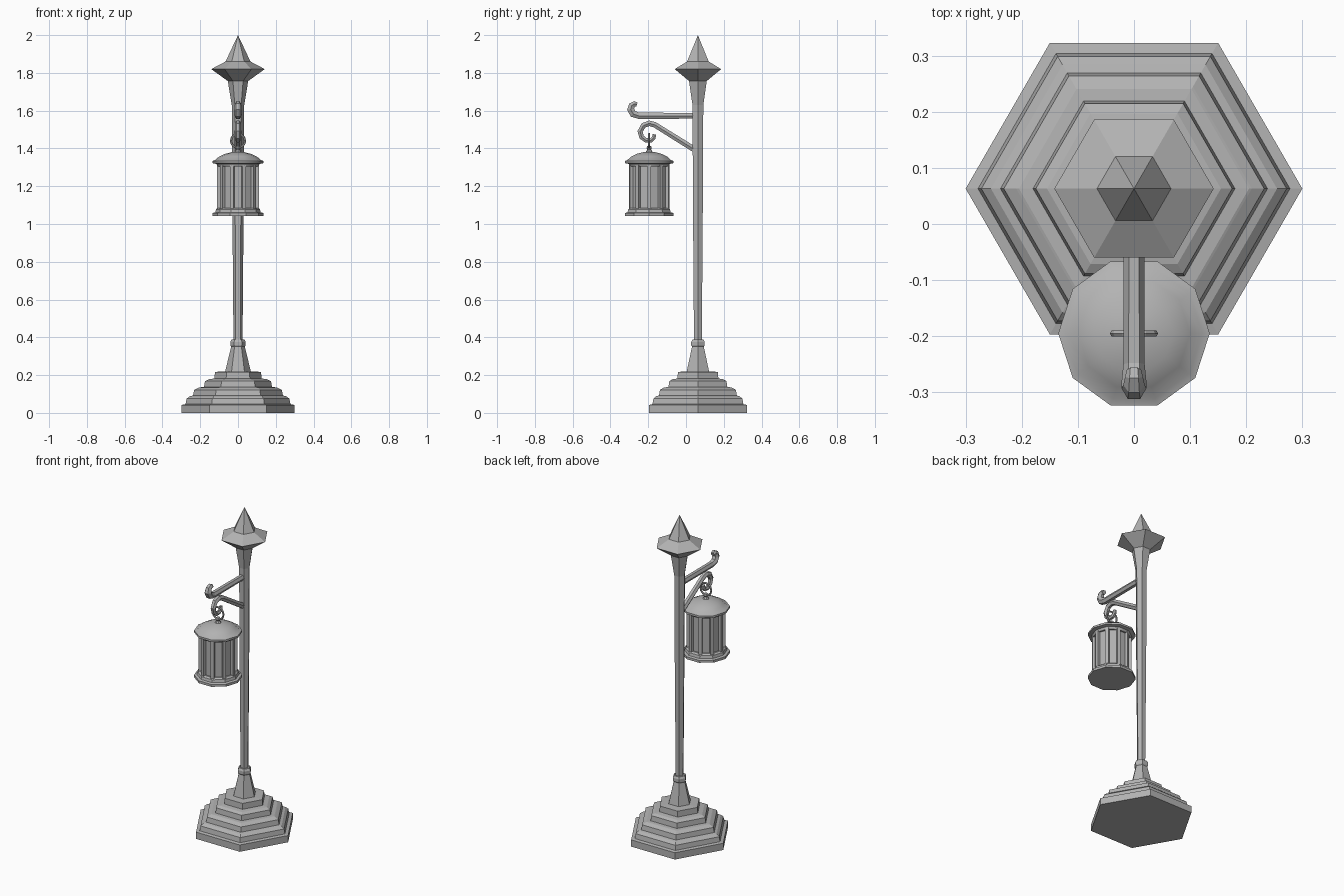
import bpy, bmesh, math
from mathutils import Vector

if "Cube" in bpy.data.objects:
    bpy.data.objects.remove(bpy.data.objects["Cube"])

iron = bpy.data.materials.new("grey_iron")
iron.diffuse_color = (0.45, 0.45, 0.45, 1)
iron.use_nodes = True
iron.node_tree.nodes["Principled BSDF"].inputs["Base Color"].default_value = iron.diffuse_color
POLE = (0, 0.063)
LAMP = (0, -0.195)


def finish(bm, name):
    bmesh.ops.recalc_face_normals(bm, faces=bm.faces)
    me = bpy.data.meshes.new(name)
    bm.to_mesh(me)
    bm.free()
    me.materials.append(iron)
    ob = bpy.data.objects.new(name, me)
    bpy.context.collection.objects.link(ob)
    return ob


def skin(bm, rings):
    """Bridge consecutive vertex rings and cap both ends."""
    rings = [[bm.verts.new(p) for p in r] for r in rings]
    n = len(rings[0])
    for a, b in zip(rings, rings[1:]):
        for i in range(n):
            j = (i + 1) % n
            bm.faces.new((a[i], a[j], b[j], b[i]))
    bm.faces.new(rings[0])
    bm.faces.new(rings[-1])


def lathe(name, centre, sides, profile):
    """Polygonal turning from (radius, z) pairs."""
    bm = bmesh.new()
    skin(bm, [[(centre[0] + r * math.cos(math.tau * i / sides),
                centre[1] + r * math.sin(math.tau * i / sides), z)
               for i in range(sides)] for r, z in profile])
    bmesh.ops.remove_doubles(bm, verts=bm.verts, dist=0.0003)
    return finish(bm, name)


def sweep(name, path):
    """Hexagonal bar along (y, z, radius) points in the x = 0 plane."""
    bm = bmesh.new()
    pts = [Vector((0, y, z)) for y, z, r in path]
    rings = []
    for i, p in enumerate(pts):
        t = Vector((0, 0, 0))
        if i > 0:
            t += (p - pts[i - 1]).normalized()
        if i < len(pts) - 1:
            t += (pts[i + 1] - p).normalized()
        t.normalize()
        side = Vector((0, -t.z, t.y))
        r = path[i][2]
        rings.append([p + r * (math.cos(a) * Vector((1, 0, 0)) + math.sin(a) * side)
                      for a in (math.tau * k / 6 for k in range(6))])
    skin(bm, rings)
    return finish(bm, name)


# stepped hexagonal base with its tapered plinth
lathe("stepped_base", POLE, 6, [
    (0.30, 0), (0.30, 0.042), (0.278, 0.046), (0.272, 0.075), (0.255, 0.088),
    (0.238, 0.092), (0.232, 0.122), (0.21, 0.133), (0.205, 0.135), (0.18, 0.137),
    (0.175, 0.168), (0.155, 0.178), (0.125, 0.182), (0.122, 0.217), (0.068, 0.22),
    (0.035, 0.355)])
lathe("pole_collar", POLE, 6, [
    (0.034, 0.348), (0.041, 0.358), (0.041, 0.376), (0.034, 0.388)])

# pole flaring into the pointed head
lathe("pole", POLE, 6, [(0.024, 0.38), (0.03, 1.1), (0.033, 1.63)])
lathe("pointed_head", POLE, 6, [
    (0.033, 1.63), (0.054, 1.757), (0.142, 1.82), (0.066, 1.86), (0.0, 2.0)])

# bracket: straight upper arm with hooked tip, sloping lower arm with a scroll
sweep("upper_arm", [
    (0.06, 1.573, 0.018), (-0.25, 1.573, 0.019), (-0.28, 1.583, 0.022),
    (-0.293, 1.607, 0.022), (-0.287, 1.628, 0.019), (-0.273, 1.637, 0.016),
    (-0.26, 1.632, 0.013)])
sweep("scroll_arm", [
    (0.06, 1.385, 0.018), (-0.165, 1.525, 0.017), (-0.195, 1.533, 0.017),
    (-0.225, 1.522, 0.017), (-0.243, 1.49, 0.016), (-0.235, 1.46, 0.015),
    (-0.212, 1.443, 0.014), (-0.185, 1.443, 0.013), (-0.17, 1.458, 0.012),
    (-0.168, 1.475, 0.010)])

# hanging ring and finial loop
bpy.ops.mesh.primitive_torus_add(
    location=(0, LAMP[1], 1.44), rotation=(math.pi / 2, 0, 0),
    major_radius=0.037, minor_radius=0.006, major_segments=12, minor_segments=6)
ring = bpy.context.object
ring.name = "hanging_ring"
ring.data.materials.append(iron)
lathe("lantern_finial", LAMP, 8, [
    (0.024, 1.372), (0.016, 1.385), (0.01, 1.395), (0.014, 1.402), (0.01, 1.414)])

# domed lantern roof
roof = lathe("lantern_roof", LAMP, 10, [
    (0.108, 1.305), (0.114, 1.318), (0.135, 1.322), (0.135, 1.334),
    (0.122, 1.338), (0.1, 1.357), (0.07, 1.371), (0.035, 1.38), (0.0, 1.384)])
bpy.ops.object.select_all(action='DESELECT')
roof.select_set(True)
bpy.context.view_layer.objects.active = roof
bpy.ops.object.shade_smooth_by_angle(angle=math.radians(40))

# lantern floor, glass drum and ten corner posts
lathe("lantern_floor", LAMP, 10, [
    (0.135, 1.043), (0.135, 1.058), (0.12, 1.062), (0.116, 1.078), (0.106, 1.086)])
lathe("lantern_panes", LAMP, 10, [(0.097, 1.07), (0.097, 1.315)])
for k in range(10):
    a = math.tau * k / 10
    bpy.ops.mesh.primitive_cube_add(
        size=1, location=(0.101 * math.cos(a), LAMP[1] + 0.101 * math.sin(a), 1.195),
        rotation=(0, 0, a))
    post = bpy.context.object
    post.name = f"lantern_post_{k + 1}"
    post.scale = (0.018, 0.02, 0.235)
    post.data.materials.append(iron)
